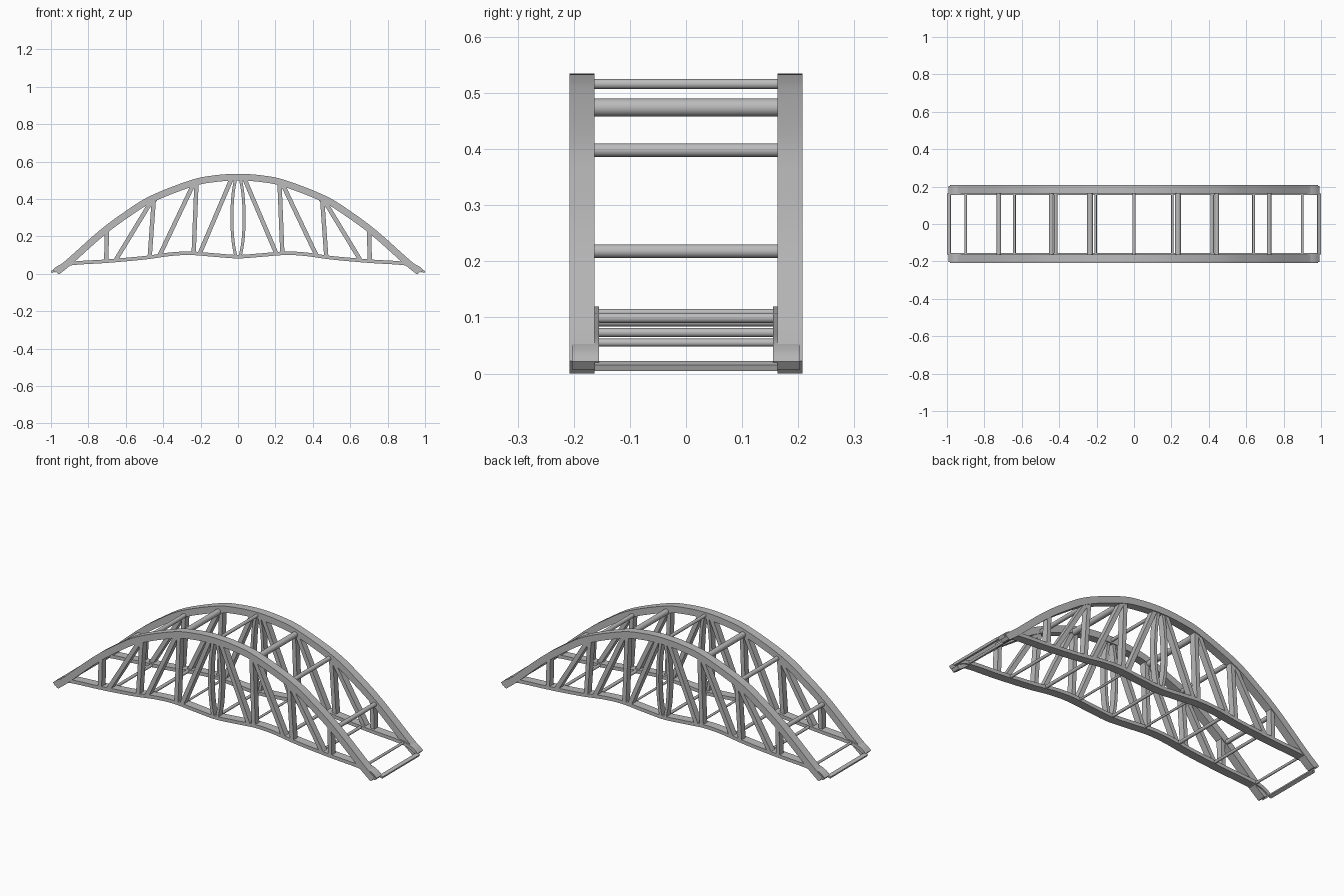
import bpy, bmesh
from mathutils import Vector

cube = bpy.data.objects.get("Cube")
if cube:
    bpy.data.objects.remove(cube, do_unlink=True)

steel = bpy.data.materials.new("grey_steel")
steel.use_nodes = True
GREY = (0.5, 0.5, 0.5, 1)
steel.diffuse_color = GREY
steel.node_tree.nodes["Principled BSDF"].inputs["Base Color"].default_value = GREY


def smooth_path(pts, steps):
    """Catmull-Rom curve through (x, z) points."""
    p = [Vector(q) for q in pts]
    p = [2 * p[0] - p[1]] + p + [2 * p[-1] - p[-2]]
    out = []
    for a, b, c, d in zip(p, p[1:], p[2:], p[3:]):
        for i in range(steps):
            t = i / steps
            out.append(b + (c - a) * t / 2 + (2 * a - 5 * b + 4 * c - d) * t * t / 2
                       + (3 * b - a - 3 * c + d) * t ** 3 / 2)
    return out + [p[-2]]


def finish(name, bm, mirror_x, mirror_y):
    bmesh.ops.recalc_face_normals(bm, faces=bm.faces)
    mesh = bpy.data.meshes.new(name)
    bm.to_mesh(mesh)
    bm.free()
    mesh.materials.append(steel)
    obj = bpy.data.objects.new(name, mesh)
    bpy.context.collection.objects.link(obj)
    if mirror_x or mirror_y:
        mod = obj.modifiers.new("mirror", 'MIRROR')
        mod.use_axis = (mirror_x, mirror_y, False)
        mod.use_mirror_merge = False
    bpy.ops.object.select_all(action='DESELECT')
    obj.select_set(True)
    bpy.context.view_layer.objects.active = obj
    bpy.ops.object.shade_smooth_by_angle()
    return obj


def ribbon(name, pts, thick, y0, y1, steps=1, mirror_x=False, mirror_y=True):
    """Rectangular beam swept along a path in the xz plane."""
    path = smooth_path(pts, steps)
    bm = bmesh.new()
    rings = []
    for i, p in enumerate(path):
        t = (path[min(i + 1, len(path) - 1)] - path[max(i - 1, 0)]).normalized()
        n = Vector((-t.y, t.x)) * thick / 2
        rings.append([bm.verts.new((q.x, y, max(q.y, 0)))
                      for q, y in ((p + n, y0), (p + n, y1), (p - n, y1), (p - n, y0))])
    for a, b in zip(rings, rings[1:]):
        for k in range(4):
            bm.faces.new((a[k], a[k - 1], b[k - 1], b[k]))
    bm.faces.new(rings[0])
    bm.faces.new(rings[-1][::-1])
    return finish(name, bm, mirror_x, mirror_y)


def both_halves(half):
    return [(-x, z) for x, z in half[:0:-1]] + half


def cross_bar(name, x, z, radius):
    """Round bar joining the two trusses."""
    bm = bmesh.new()
    bmesh.ops.create_cone(bm, cap_ends=True, segments=20, radius1=radius,
                          radius2=radius, depth=0.34)
    for v in bm.verts:
        v.co = (x + v.co.x, v.co.z, z + v.co.y)
    finish(name, bm, x > 0, False)


# Main arches and the wavy lower chords
arch = [(0, 0.517), (0.13, 0.508), (0.25, 0.483), (0.46, 0.401),
        (0.6, 0.314), (0.73, 0.217), (0.9, 0.066), (0.972, 0.008)]
ribbon("arch", both_halves(arch), 0.036, 0.163, 0.208, 8)
chord = [(0, 0.092), (0.12, 0.1), (0.25, 0.11), (0.36, 0.105), (0.5, 0.086),
         (0.7, 0.068), (0.85, 0.059), (0.92, 0.05), (0.96, 0.034), (0.985, 0.014)]
ribbon("lower_chord", both_halves(chord), 0.019, 0.155, 0.203, 6)

# Web struts: top and bottom of each
struts = {
    "outer_post": ((0.7, 0.235), (0.705, 0.068)),
    "outer_diagonal": ((0.465, 0.385), (0.655, 0.072)),
    "middle_post": ((0.45, 0.4), (0.472, 0.09)),
    "middle_diagonal": ((0.238, 0.48), (0.42, 0.097)),
    "inner_post": ((0.222, 0.485), (0.237, 0.11)),
    "inner_diagonal": ((0.033, 0.512), (0.205, 0.108)),
}
for name, ends in struts.items():
    ribbon(name, ends, 0.023, 0.168, 0.203, mirror_x=True)
ribbon("bowed_center_post", [(0.012, 0.515), (0.027, 0.42), (0.033, 0.3),
                             (0.027, 0.18), (0.012, 0.092)],
       0.016, 0.168, 0.203, 6, mirror_x=True)

# Bars between the arches
for i, (x, z, r) in enumerate([(0, 0.516, 0.009), (0.235, 0.474, 0.016),
                               (0.443, 0.398, 0.012), (0.722, 0.218, 0.012)]):
    cross_bar(f"upper_bar_{i}", x, z, r)

# Bars between the lower chords
for i, (x, z, r) in enumerate([(0, 0.092, 0.008), (0.205, 0.109, 0.006),
                               (0.418, 0.099, 0.009), (0.64, 0.073, 0.008),
                               (0.9, 0.055, 0.007)]):
    cross_bar(f"lower_bar_{i}", x, z, r)

# Flat bars closing both ends
ribbon("end_bar", [(0.98, 0.017), (0.998, 0.01)], 0.012, -0.163, 0.163,
       mirror_x=True, mirror_y=False)
